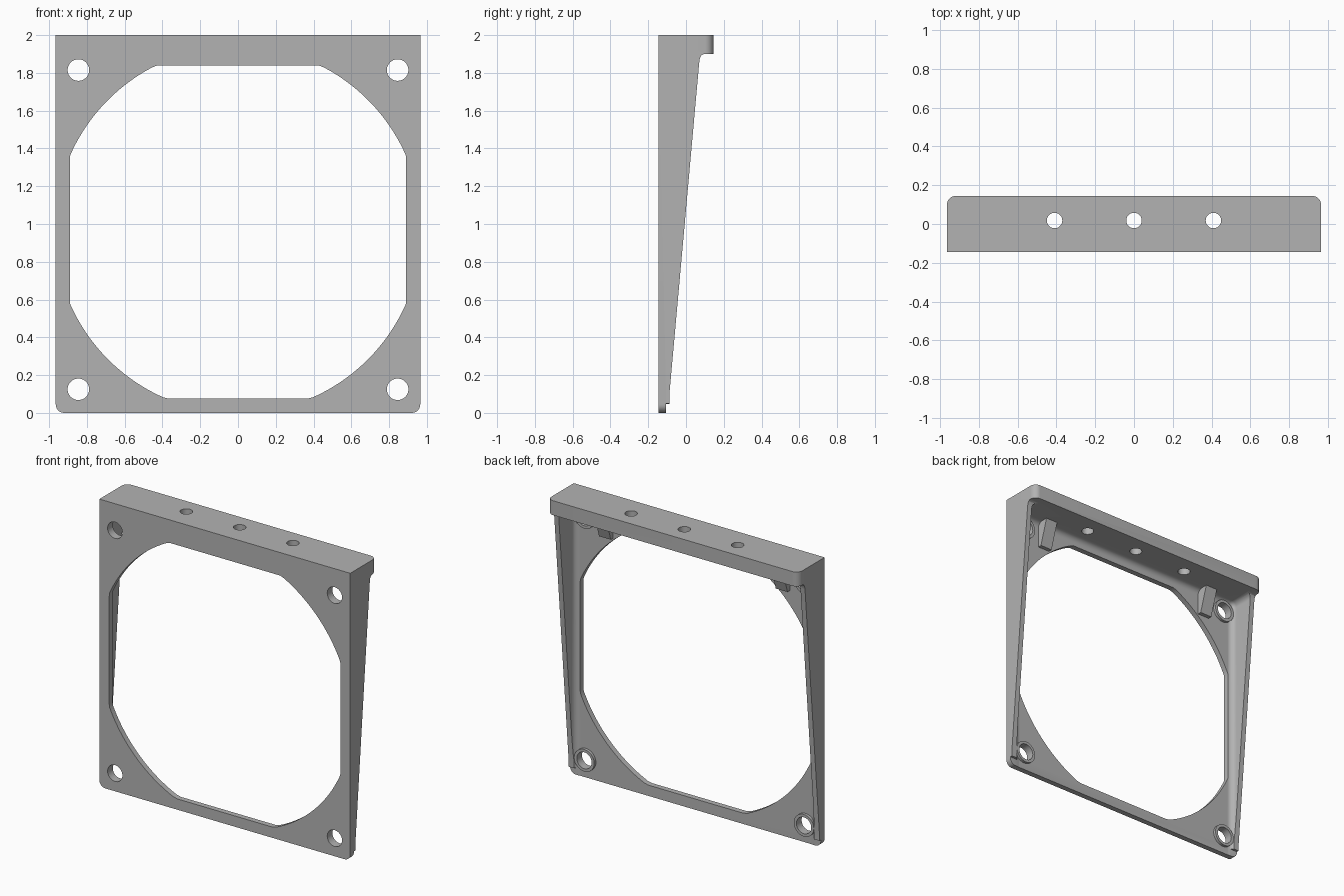
import bpy, bmesh, math
from mathutils import Vector

cube = bpy.data.objects.get("Cube")
if cube:
    bpy.data.objects.remove(cube, do_unlink=True)

HALF_W, FRONT, FLOOR = 0.965, -0.145, -0.107
CZ = 0.97  # height of the opening's centre

grey = bpy.data.materials.new("plain grey")
grey.use_nodes = True
grey.diffuse_color = (0.45, 0.45, 0.45, 1)
grey.node_tree.nodes["Principled BSDF"].inputs["Base Color"].default_value = grey.diffuse_color


def prism(name, points, offset):
    """Extrude a closed outline by the offset vector."""
    bm = bmesh.new()
    face = bm.faces.new([bm.verts.new(p) for p in points])
    ext = bmesh.ops.extrude_face_region(bm, geom=[face])
    moved = [g for g in ext["geom"] if isinstance(g, bmesh.types.BMVert)]
    bmesh.ops.translate(bm, verts=moved, vec=Vector(offset))
    bmesh.ops.recalc_face_normals(bm, faces=bm.faces)
    return finish(name, bm)


def finish(name, bm):
    mesh = bpy.data.meshes.new(name)
    bm.to_mesh(mesh)
    bm.free()
    mesh.materials.append(grey)
    obj = bpy.data.objects.new(name, mesh)
    bpy.context.collection.objects.link(obj)
    return obj


def round_edges(obj, radius, test):
    """Round the edges whose two end points pass the test."""
    bm = bmesh.new()
    bm.from_mesh(obj.data)
    edges = [e for e in bm.edges if test(e.verts[0].co, e.verts[1].co)]
    bmesh.ops.bevel(bm, geom=edges, offset=radius, offset_type='OFFSET',
                    segments=8, profile=0.5, affect='EDGES')
    bm.to_mesh(obj.data)
    bm.free()


def combine(target, other, operation):
    mod = target.modifiers.new("combine", 'BOOLEAN')
    mod.object, mod.operation, mod.solver = other, operation, 'EXACT'
    bpy.ops.object.select_all(action='DESELECT')
    target.select_set(True)
    bpy.context.view_layer.objects.active = target
    bpy.ops.object.modifier_apply(modifier=mod.name)
    bpy.data.objects.remove(other, do_unlink=True)


def circle(r, n=40):
    return [(r * math.cos(2 * math.pi * i / n), r * math.sin(2 * math.pi * i / n)) for i in range(n)]


def disc_y(name, x, z, r, y0, y1):
    return prism(name, [(x + a, y0, z + b) for a, b in circle(r)], (0, y1 - y0, 0))


# Body: side profile with sloping back and top flange
side = [(FRONT, 0), (-0.105, 0), (-0.105, 0.05), (-0.088, 0.05), (-0.088, 0.1),
        (0.07, 1.855), (0.074, 1.88), (0.082, 1.893), (0.095, 1.9),
        (0.145, 1.9), (0.145, 2), (FRONT, 2)]
frame = prism("duct_frame", [(-HALF_W, y, z) for y, z in side], (2 * HALF_W, 0, 0))
round_edges(frame, 0.045, lambda a, b: abs(a.x - b.x) < 0.01 and
            (max(a.z, b.z) < 0.01 or min(a.y, b.y) > 0.14))

# Hollow back with filleted inner corners
hollow = prism("hollow_cutter", [(-0.93, FLOOR, -1), (0.93, FLOOR, -1), (0.93, FLOOR, 1.9),
                                 (-0.93, FLOOR, 1.9)], (0, 1, 0))
round_edges(hollow, 0.04, lambda a, b: True)
combine(frame, hollow, 'DIFFERENCE')

# Screw bosses and gussets under the flange
corners = [(x, z) for x in (-0.845, 0.845) for z in (0.125, 1.815)]
for x, z in corners:
    combine(frame, disc_y("screw_boss", x, z, 0.077, -0.12, -0.088), 'UNION')
for x in (-0.68, 0.68):
    rib = [(-0.12, 1.72), (-0.08, 1.72), (-0.02, 1.91), (-0.02, 1.95), (-0.12, 1.95)]
    combine(frame, prism("gusset", [(x - 0.045, y, z) for y, z in rib], (0.09, 0, 0)), 'UNION')

# Large opening: a circle clipped by flats
opening = [(max(-0.89, min(0.89, a)), -0.5, max(0.075, min(1.84, CZ + b)))
           for a, b in circle(0.972, 180)]
combine(frame, prism("opening_cutter", opening, (0, 0.9, 0)), 'DIFFERENCE')

# Screw holes in the corners and along the top
for x, z in corners:
    combine(frame, disc_y("screw_hole_cutter", x, z, 0.057, -0.5, 0.5), 'DIFFERENCE')
for x in (-0.41, 0, 0.41):
    ring = [(x + a, 0.018 + b, 1.87) for a, b in circle(0.04)]
    combine(frame, prism("top_hole_cutter", ring, (0, 0, 0.3)), 'DIFFERENCE')

frame.select_set(True)
bpy.context.view_layer.objects.active = frame
bpy.ops.object.shade_smooth_by_angle(angle=math.radians(30))
